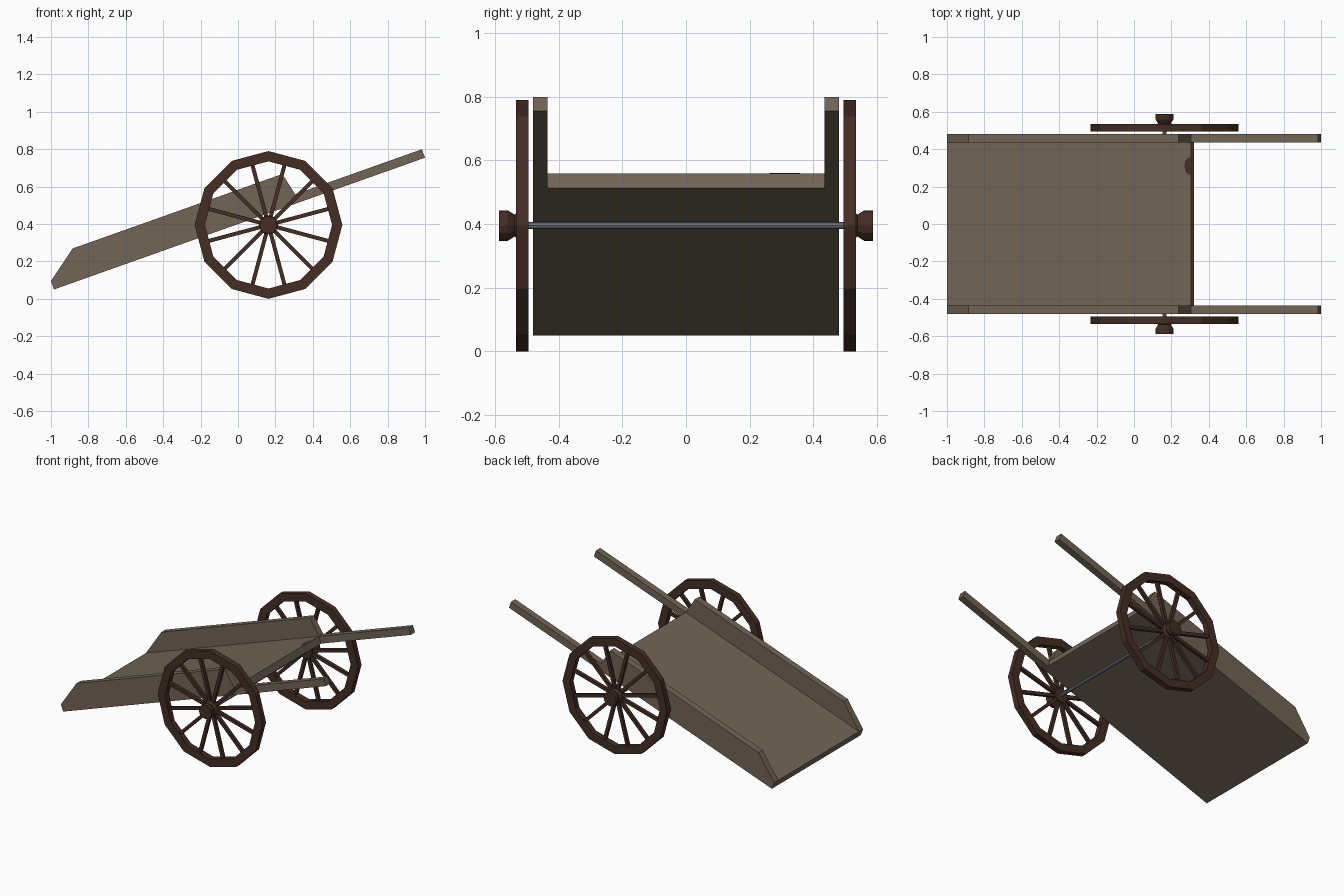
import bpy, bmesh, math
from mathutils import Matrix, Vector

cube = bpy.data.objects.get("Cube")
if cube:
    bpy.data.objects.remove(cube, do_unlink=True)


def material(name, rgb):
    m = bpy.data.materials.new(name)
    m.use_nodes = True
    m.diffuse_color = (*rgb, 1)
    m.node_tree.nodes["Principled BSDF"].inputs["Base Color"].default_value = (*rgb, 1)
    return m


WOOD = material("weathered_wood", (0.165, 0.128, 0.092))
DARK = material("dark_wood", (0.058, 0.027, 0.018))
STEEL = material("steel", (0.17, 0.19, 0.21))


def finish(bm, name, mat):
    bmesh.ops.recalc_face_normals(bm, faces=bm.faces)
    mesh = bpy.data.meshes.new(name)
    bm.to_mesh(mesh)
    bm.free()
    mesh.materials.append(mat)
    obj = bpy.data.objects.new(name, mesh)
    bpy.context.collection.objects.link(obj)
    return obj


# Tilted frame of the cart body: u runs along the bed, v stands up from it
TILT = math.radians(19.55)
START = Vector((-0.984, 0, 0.05))
ALONG = Vector((math.cos(TILT), 0, math.sin(TILT)))
UP = Vector((-math.sin(TILT), 0, math.cos(TILT)))
THICK, BED_END, SHAFT_END = 0.048, 1.386, 2.105


def plank(name, profile, y0, y1):
    bm = bmesh.new()
    verts = [bm.verts.new(START + ALONG * u + UP * v + Vector((0, y0, 0))) for u, v in profile]
    face = bm.faces.new(verts)
    new = bmesh.ops.extrude_face_region(bm, geom=[face])["geom"]
    bmesh.ops.translate(bm, vec=(0, y1 - y0, 0),
                        verts=[g for g in new if isinstance(g, bmesh.types.BMVert)])
    return finish(bm, name, WOOD)


# Bed and the two side boards that run on into the pulling shafts
side = [(0, 0), (SHAFT_END, 0), (SHAFT_END, THICK), (BED_END, THICK),
        (1.357, 0.173), (0.168, 0.173), (0, THICK)]
plank("bed", [(0, 0), (BED_END, 0), (BED_END, THICK), (0, THICK)], -0.435, 0.435)
plank("right_side_shaft", side, -0.48, -0.435)
plank("left_side_shaft", side, 0.435, 0.48)

# Wheels
AXLE = Vector((0.163, 0, 0.395))
SIDES, OUTER, INNER = 12, 0.395, 0.34
Y_IN, Y_OUT = 0.495, 0.534


def lathe(bm, profile, sides, s):
    """Closed turned shape around the axle from (radius, y) pairs."""
    rings = []
    for r, y in profile:
        rings.append([bm.verts.new(AXLE + Vector((r * math.sin(a), s * y, r * math.cos(a))))
                      for a in (math.tau * i / sides for i in range(sides))])
    return rings


def skin(bm, a, b):
    n = len(a)
    for i in range(n):
        j = (i + 1) % n
        bm.faces.new((a[i], a[j], b[j], b[i]))


def wheel(label, s):
    # Faceted rim
    bm = bmesh.new()
    rings = lathe(bm, [(OUTER, Y_IN), (OUTER, Y_OUT), (INNER, Y_OUT), (INNER, Y_IN)], SIDES, s)
    for k in range(4):
        skin(bm, rings[k], rings[(k + 1) % 4])
    finish(bm, label + "_wheel_rim", DARK)

    # Spokes meeting the middle of each rim facet
    bm = bmesh.new()
    mid = (Y_IN + Y_OUT) / 2
    for i in range(SIDES):
        turn = Matrix.Rotation(math.tau * (i + 0.5) / SIDES, 4, 'Y')
        place = (Matrix.Translation(AXLE + Vector((0, s * mid, 0))) @ turn
                 @ Matrix.Translation((0, 0, 0.185)) @ Matrix.Diagonal((0.021, 0.021, 0.31, 1)))
        bmesh.ops.create_cube(bm, size=1, matrix=place)
    finish(bm, label + "_wheel_spokes", DARK)

    # Hub with a flared cap
    bm = bmesh.new()
    rings = lathe(bm, [(0.05, Y_IN), (0.05, 0.525), (0.034, 0.538),
                       (0.048, 0.56), (0.048, 0.587)], SIDES, s)
    for a, b in zip(rings, rings[1:]):
        skin(bm, a, b)
    bm.faces.new(rings[0])
    bm.faces.new(rings[-1])
    finish(bm, label + "_wheel_hub", DARK)


wheel("right", -1)
wheel("left", 1)

# Axle rod under the bed
bm = bmesh.new()
rings = lathe(bm, [(0.011, -0.5), (0.011, 0.5)], 8, 1)
skin(bm, *rings)
bm.faces.new(rings[0])
bm.faces.new(rings[1])
finish(bm, "axle", STEEL)

# Small dark half-round inlay at the bed's raised edge
bm = bmesh.new()
spot = [START + ALONG * (BED_END - 0.004 - 0.034 * math.sin(a)) + UP * (THICK + 0.002)
        + Vector((0, 0.31 + 0.048 * math.cos(a), 0)) for a in (math.pi * i / 6 for i in range(7))]
bm.faces.new([bm.verts.new(p) for p in spot])
inlay = finish(bm, "bed_inlay", DARK)
inlay.data.flip_normals() if inlay.data.polygons[0].normal.z < 0 else None
